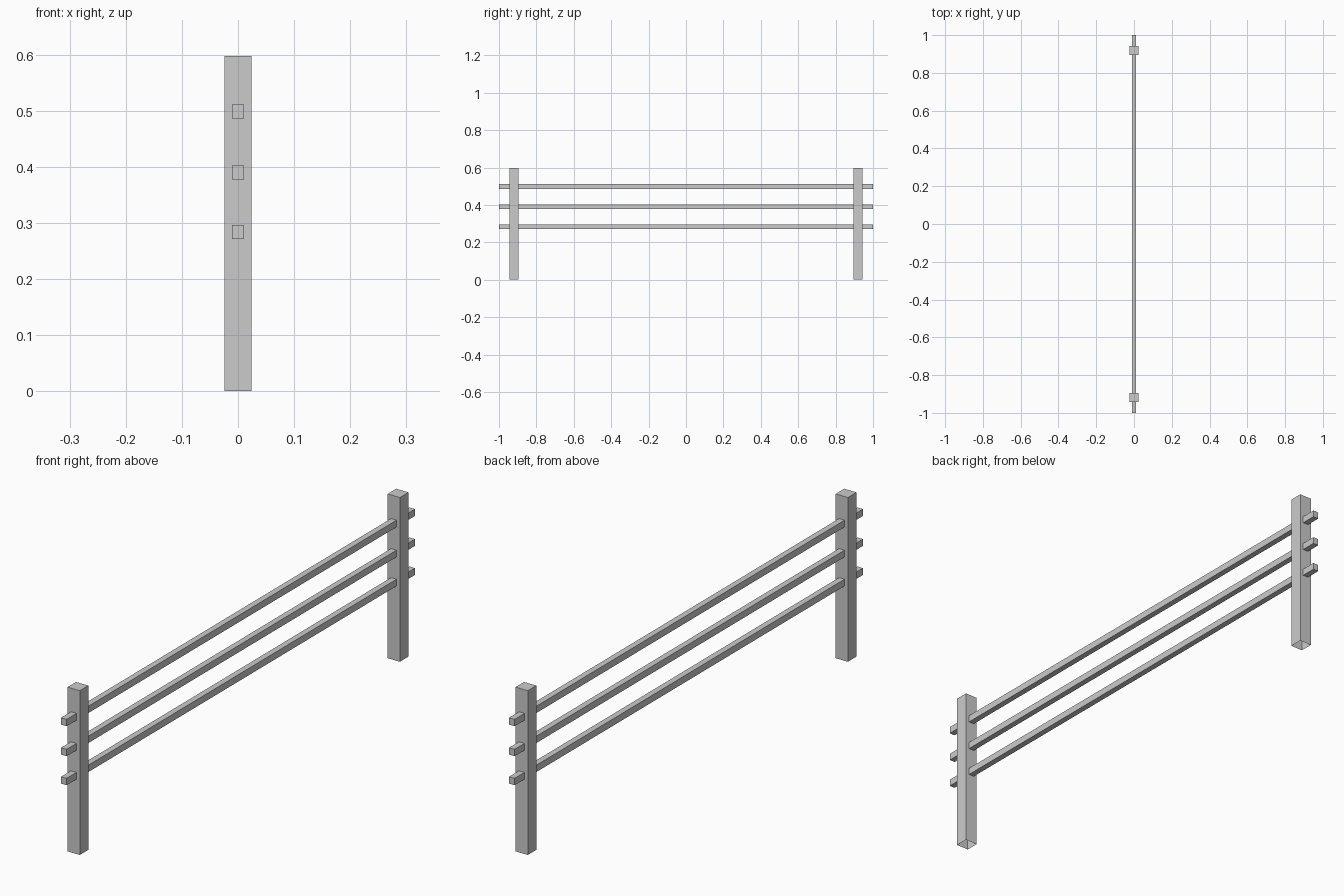
import bpy, bmesh
from mathutils import Matrix, Vector

if "Cube" in bpy.data.objects:
    bpy.data.objects.remove(bpy.data.objects["Cube"])


def box(name, center, size, open_bottom=False):
    bm = bmesh.new()
    bmesh.ops.create_cube(bm, size=1.0, matrix=Matrix.Translation(Vector(center)) @ Matrix.Diagonal((*size, 1.0)))
    if open_bottom:
        bm.normal_update()
        bmesh.ops.delete(bm, geom=[f for f in bm.faces if f.normal.z < -0.9], context='FACES_ONLY')
    mesh = bpy.data.meshes.new(name)
    bm.to_mesh(mesh)
    bm.free()
    obj = bpy.data.objects.new(name, mesh)
    bpy.context.collection.objects.link(obj)
    return obj


# Upright posts, open underneath
POST_H = 0.597
for name, side in (("front_post", -1), ("back_post", 1)):
    box(name, (0, side * 0.919, POST_H / 2), (0.049, 0.049, POST_H), open_bottom=True)

# Horizontal rails running through both posts
for name, z in (("lower_rail", 0.284), ("middle_rail", 0.3895), ("upper_rail", 0.4985)):
    box(name, (0, 0, z), (0.022, 2.0, 0.025))
